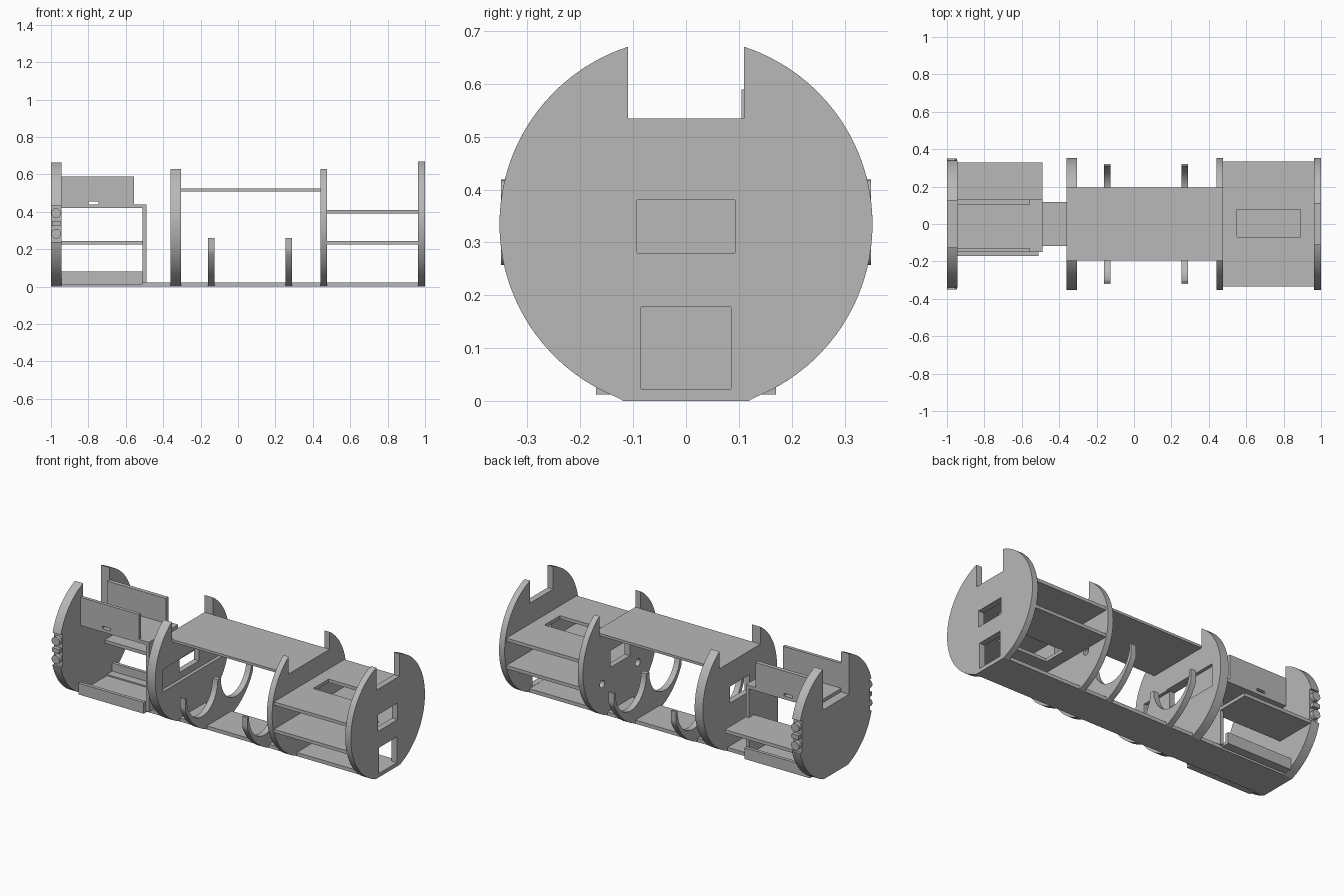
import bpy, bmesh, math

if "Cube" in bpy.data.objects:
    bpy.data.objects.remove(bpy.data.objects["Cube"])

R, CZ = 0.353, 0.335          # round frame radius and centre height
grey = bpy.data.materials.new("light grey")
grey.diffuse_color = (0.48, 0.48, 0.48, 1)
grey.use_nodes = True
grey.node_tree.nodes["Principled BSDF"].inputs["Base Color"].default_value = grey.diffuse_color


def finish(name, bm):
    bmesh.ops.recalc_face_normals(bm, faces=bm.faces[:])
    me = bpy.data.meshes.new(name)
    bm.to_mesh(me)
    bm.free()
    ob = bpy.data.objects.new(name, me)
    bpy.context.collection.objects.link(ob)
    me.materials.append(grey)
    return ob


def prism(name, pts, x0, x1):
    """Extrude a (y, z) outline along x."""
    bm = bmesh.new()
    face = bm.faces.new([bm.verts.new((x0, y, z)) for y, z in pts])
    ext = bmesh.ops.extrude_face_region(bm, geom=[face])
    verts = [v for v in ext["geom"] if isinstance(v, bmesh.types.BMVert)]
    bmesh.ops.translate(bm, vec=(x1 - x0, 0, 0), verts=verts)
    return finish(name, bm)


def box(name, x0, x1, y0, y1, z0, z1):
    return prism(name, [(y0, z0), (y1, z0), (y1, z1), (y0, z1)], x0, x1)


def circle(y, z, r, n=32):
    return [(y + r * math.cos(2 * math.pi * i / n),
             z + r * math.sin(2 * math.pi * i / n)) for i in range(n)]


def cut(ob, cutters):
    for c in cutters:
        m = ob.modifiers.new("cut", 'BOOLEAN')
        m.operation, m.object, m.solver = 'DIFFERENCE', c, 'EXACT'
    bpy.context.view_layer.update()
    dg = bpy.context.evaluated_depsgraph_get()
    me = bpy.data.meshes.new_from_object(ob.evaluated_get(dg))
    ob.modifiers.clear()
    ob.data = me
    for c in cutters:
        bpy.data.objects.remove(c)


def smooth(ob):
    bpy.ops.object.select_all(action='DESELECT')
    ob.select_set(True)
    bpy.context.view_layer.objects.active = ob
    bpy.ops.object.shade_smooth_by_angle(angle=math.radians(25))


def frame(name, x0, x1, notch_w, notch_z, cutters=()):
    """Round bulkhead with a flat foot and a notch in the top."""
    a0 = math.asin(0.118 / R)
    a1 = math.pi - math.asin(notch_w / R)
    side = [(R * math.sin(a0 + (a1 - a0) * i / 48),
             CZ - R * math.cos(a0 + (a1 - a0) * i / 48)) for i in range(49)]
    side[0] = (0.118, 0)
    right = side + [(notch_w, notch_z)]
    ob = prism(name, right + [(-y, z) for y, z in reversed(right)], x0, x1)
    if cutters:
        cut(ob, list(cutters))
    smooth(ob)


def cutter(*dims):
    return box("cutter", *dims)


# Round bulkheads
frame("left_end_frame", -1, -0.945, 0.125, 0.42,
      [cutter(-1.1, -0.9, min(s * 0.325, s * 0.5), max(s * 0.325, s * 0.5), 0.24, 0.435)
       for s in (-1, 1)])
frame("left_middle_frame", -0.36, -0.305, 0.195, 0.51,
      [cutter(-0.4, -0.2, -0.093, 0.093, 0.28, 0.38),
       cutter(-0.325, -0.2, -0.28, 0.28, 0.24, 0.375)])
frame("right_middle_frame", 0.44, 0.475, 0.195, 0.51,
      [cutter(0.4, 0.5, -0.093, 0.093, 0.28, 0.38)] +
      [prism("cutter", circle(s * 0.17, 0.21, 0.022), 0.4, 0.5) for s in (-1, 1)])
frame("right_end_frame", 0.963, 1, 0.11, 0.535,
      [cutter(0.9, 1.1, -0.093, 0.093, 0.28, 0.38),
       cutter(0.9, 1.1, -0.085, 0.085, 0.023, 0.178)])

# Base strip and centre deck
box("base_strip", -1, 1, -0.118, 0.118, 0, 0.022)
box("centre_deck", -0.36, 0.475, -0.195, 0.195, 0.51, 0.525)

# Right bay shelves with openings
for name, z in (("upper_shelf", 0.39), ("lower_shelf", 0.225)):
    half = 0.335
    shelf = box(name, 0.475, 0.963, -half, half, z, z + 0.02)
    cut(shelf, [cutter(0.55, 0.89, -0.07, 0.077, z - 0.1, z + 0.1)])

# Twin-scoop cradles
for i, x in enumerate((-0.16, 0.255)):
    amax = math.acos((CZ - 0.26) / R)
    a0 = math.asin(0.118 / R)
    arc = [(min(0.322, R * math.sin(a0 + (amax - a0) * k / 20)),
            CZ - R * math.cos(a0 + (amax - a0) * k / 20)) for k in range(21)]
    arc[0] = (0.118, 0)
    scoop = [(0.162 + 0.148 * math.cos(math.pi * k / 24),
              0.26 - 0.165 * math.sin(math.pi * k / 24)) for k in range(25)]
    half = arc + scoop
    ob = prism("cradle_%d" % (i + 1),
               half + [(-y, z) for y, z in reversed(half)], x, x + 0.035)
    smooth(ob)

# Left bay: tray, end wall, side shelf
box("left_tray", -0.945, -0.49, -0.15, 0.13, 0.42, 0.44)
box("left_end_wall", -0.51, -0.49, -0.15, 0.13, 0.02, 0.42)
box("left_side_shelf", -0.945, -0.49, 0.08, 0.33, 0.225, 0.245)

# Slotted side panels and bottom rails
for name, y0, y1 in (("front", -0.15, -0.13), ("back", 0.105, 0.13)):
    panel = box(name + "_panel", -0.945, -0.555, y0, y1, 0.42, 0.59)
    cut(panel, [cutter(-0.8, -0.745, y0 - 0.05, y1 + 0.05, 0.44, 0.455)])
for name, s in (("front", -1), ("back", 1)):
    ys = sorted((s * 0.15, s * 0.17))
    box(name + "_rail", -0.945, -0.51, ys[0], ys[1], 0.025, 0.08)
    ys = sorted((s * 0.10, s * 0.17))
    box(name + "_rail_foot", -0.945, -0.51, ys[0], ys[1], 0.012, 0.03)

    # Hinge knuckles and tab on the left end frame
    ys = sorted((s * 0.32, s * 0.35))
    box(name + "_hinge_tab", -0.995, -0.95, ys[0], ys[1], 0.325, 0.35)
    for k, z in enumerate((0.283, 0.393)):
        bm = bmesh.new()
        ring = [bm.verts.new((-0.9725 + u, ys[0], z + w))
                for u, w in circle(0, 0, 0.026, 24)]
        ext = bmesh.ops.extrude_face_region(bm, geom=[bm.faces.new(ring)])
        bmesh.ops.translate(bm, vec=(0, ys[1] - ys[0], 0), verts=[
            v for v in ext["geom"] if isinstance(v, bmesh.types.BMVert)])
        smooth(finish("%s_hinge_knuckle_%d" % (name, k + 1), bm))
